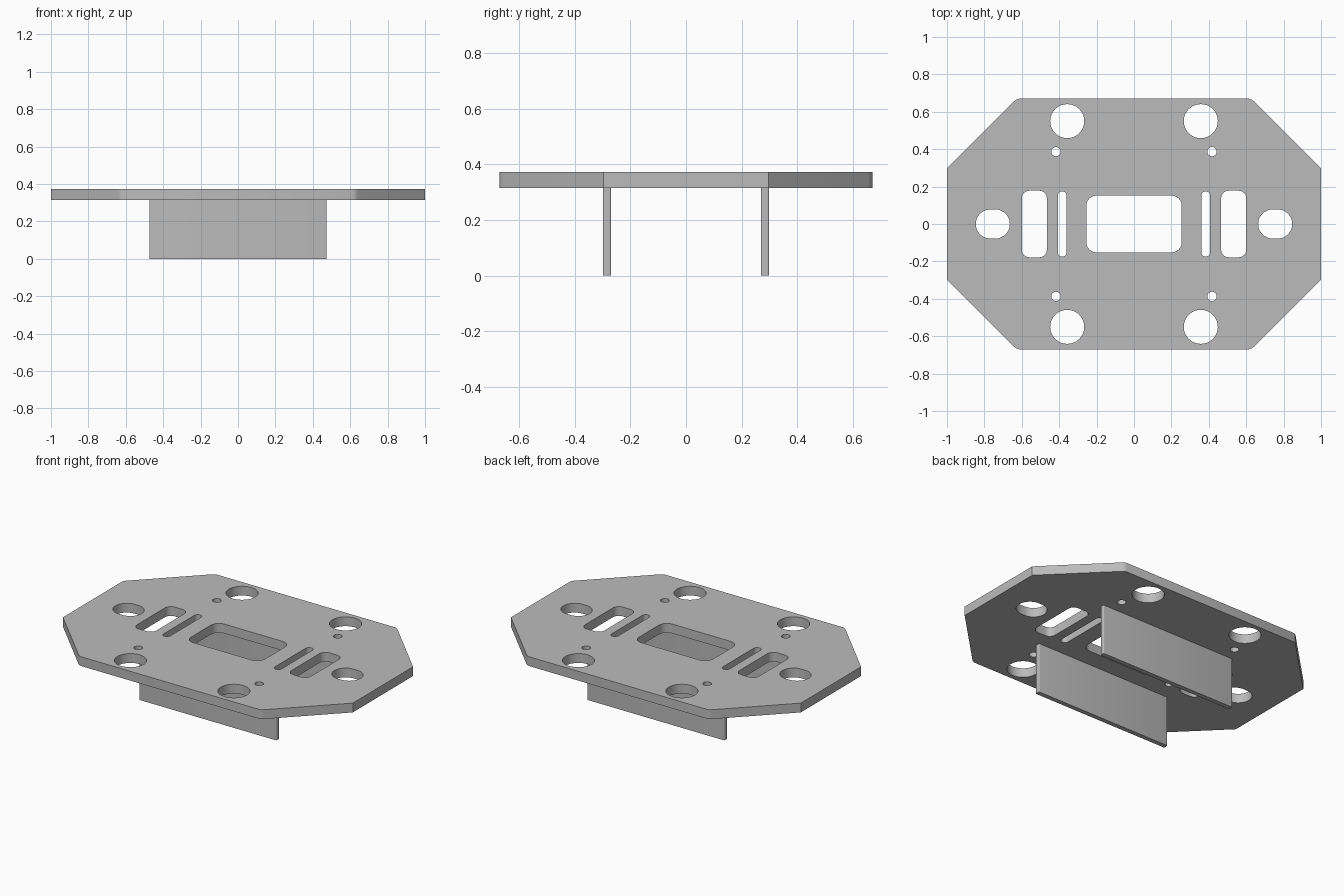
import bpy, bmesh
from math import cos, sin, pi, radians

default = bpy.data.objects.get("Cube")
if default:
    bpy.data.objects.remove(default, do_unlink=True)

grey = bpy.data.materials.new("plain_grey")
grey.use_nodes = True
colour = (0.5, 0.5, 0.5, 1)
grey.diffuse_color = colour
grey.node_tree.nodes["Principled BSDF"].inputs["Base Color"].default_value = colour


def rounded_rect(cx, cy, hx, hy, r, steps=8):
    """Outline of a rectangle with round corners (a circle when hx = hy = r)."""
    points = []
    for quarter, (sx, sy) in enumerate([(1, 1), (-1, 1), (-1, -1), (1, -1)]):
        for i in range(steps + 1):
            a = (quarter + i / steps) * pi / 2
            points.append((cx + sx * (hx - r) + r * cos(a), cy + sy * (hy - r) + r * sin(a)))
    return points


def extruded(name, outlines, z0, z1):
    """Solid from the first outline, with the others as through holes."""
    curve = bpy.data.curves.new(name, "CURVE")
    curve.dimensions = "2D"
    curve.fill_mode = "BOTH"
    curve.extrude = (z1 - z0) / 2
    for outline in outlines:
        spline = curve.splines.new("POLY")
        spline.points.add(len(outline) - 1)
        for point, (x, y) in zip(spline.points, outline):
            point.co = (x, y, 0, 1)
        spline.use_cyclic_u = True
    source = bpy.data.objects.new(name + "_outline", curve)
    bpy.context.collection.objects.link(source)
    bpy.context.view_layer.update()
    mesh = bpy.data.meshes.new_from_object(source.evaluated_get(bpy.context.evaluated_depsgraph_get()))
    bpy.data.objects.remove(source, do_unlink=True)

    bm = bmesh.new()
    bm.from_mesh(mesh)
    bmesh.ops.remove_doubles(bm, verts=bm.verts, dist=1e-5)
    bmesh.ops.translate(bm, verts=bm.verts, vec=(0, 0, (z0 + z1) / 2))
    bmesh.ops.recalc_face_normals(bm, faces=bm.faces)
    bmesh.ops.dissolve_limit(bm, angle_limit=radians(0.5), verts=bm.verts, edges=bm.edges)
    bmesh.ops.triangulate(bm, faces=[f for f in bm.faces if len(f.verts) > 4])
    bm.to_mesh(mesh)
    bm.free()

    obj = bpy.data.objects.new(name, mesh)
    bpy.context.collection.objects.link(obj)
    mesh.materials.clear()
    mesh.materials.append(grey)
    bpy.ops.object.select_all(action="DESELECT")
    obj.select_set(True)
    bpy.context.view_layer.objects.active = obj
    bpy.ops.object.shade_smooth_by_angle(angle=radians(30))
    return obj


# Octagonal plate outline, with softened long-side corners
quarter = [(1, 0.297), (0.642, 0.655), (0.63, 0.665), (0.615, 0.67)]
half = quarter + [(-x, y) for x, y in reversed(quarter)]
outline = half + [(-x, -y) for x, y in half]

# Central window, then the openings repeated on both sides
holes = [rounded_rect(0, 0, 0.255, 0.152, 0.055)]
for sx in (-1, 1):
    holes.append(rounded_rect(sx * 0.755, 0, 0.091, 0.078, 0.078))
    holes.append(rounded_rect(sx * 0.533, 0, 0.067, 0.178, 0.04))
    holes.append(rounded_rect(sx * 0.384, 0, 0.023, 0.174, 0.022))
    for sy in (-1, 1):
        holes.append(rounded_rect(sx * 0.357, sy * 0.55, 0.091, 0.091, 0.091))
        holes.append(rounded_rect(sx * 0.417, sy * 0.387, 0.025, 0.025, 0.025))
extruded("plate", [outline] + holes, 0.315, 0.373)

# Upright walls beneath the plate
for name, y in (("front_wall", -0.284), ("back_wall", 0.284)):
    extruded(name, [rounded_rect(0, y, 0.474, 0.0145, 0.005, 4)], 0, 0.315)
